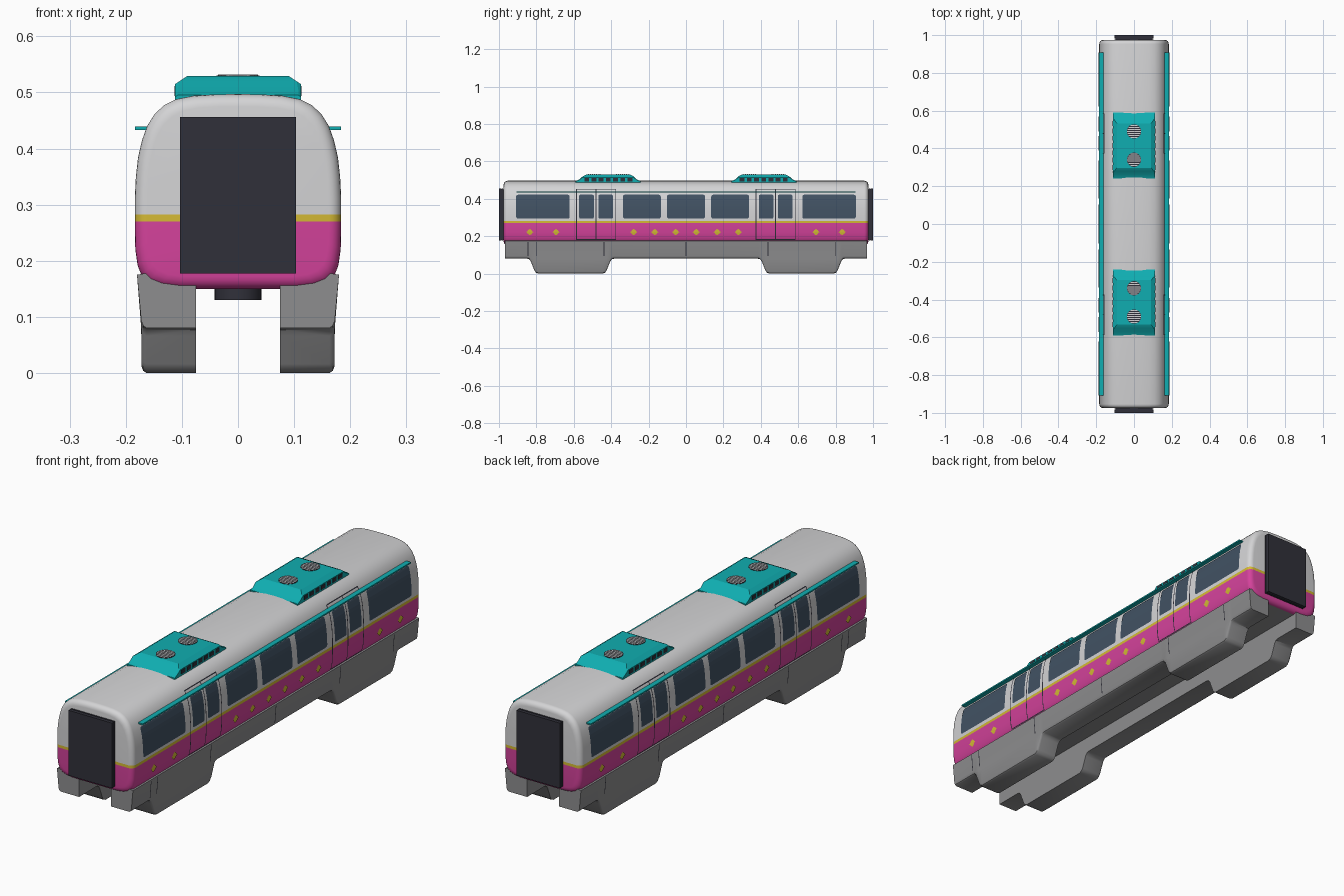
import bpy, bmesh, math
from mathutils import Vector

if "Cube" in bpy.data.objects:
    bpy.data.objects.remove(bpy.data.objects["Cube"])


def material(name, rgb):
    m = bpy.data.materials.new(name)
    m.diffuse_color = (*rgb, 1)
    m.use_nodes = True
    m.node_tree.nodes["Principled BSDF"].inputs["Base Color"].default_value = m.diffuse_color
    return m


GREY = material("light_grey", (0.66, 0.66, 0.67))
PINK = material("magenta", (0.66, 0.055, 0.33))
GOLD = material("gold", (0.66, 0.49, 0.035))
TEAL = material("teal", (0.005, 0.42, 0.44))
DARK = material("charcoal", (0.03, 0.03, 0.042))
STEEL = material("steel_grey", (0.27, 0.27, 0.275))
GLASS = material("window_glass", (0.053, 0.084, 0.125))


def finish(name, bm, mats, smooth=None):
    me = bpy.data.meshes.new(name)
    bm.to_mesh(me)
    bm.free()
    ob = bpy.data.objects.new(name, me)
    bpy.context.collection.objects.link(ob)
    for m in mats:
        me.materials.append(m)
    if smooth:
        bpy.ops.object.select_all(action='DESELECT')
        ob.select_set(True)
        bpy.context.view_layer.objects.active = ob
        bpy.ops.object.shade_smooth_by_angle(angle=math.radians(smooth))
    return ob


def loft(bm, rings):
    """Skin closed rings of equal length and cap both ends."""
    vs = [[bm.verts.new(p) for p in r] for r in rings]
    n = len(vs[0])
    for a, b in zip(vs, vs[1:]):
        for i in range(n):
            bm.faces.new((a[i], a[(i + 1) % n], b[(i + 1) % n], b[i]))
    bm.faces.new(vs[0])
    bm.faces.new(vs[-1])
    bmesh.ops.recalc_face_normals(bm, faces=bm.faces)


def box(bm, x0, x1, y0, y1, z0, z1):
    v = bmesh.ops.create_cube(bm, size=1)['verts']
    for p in v:
        p.co = Vector(((x0 + x1) / 2 + p.co.x * (x1 - x0),
                       (y0 + y1) / 2 + p.co.y * (y1 - y0),
                       (z0 + z1) / 2 + p.co.z * (z1 - z0)))


# Carriage cross-section, right half, from floor to roof
HALF = [(0.11, 0.150), (0.14, 0.154), (0.160, 0.162), (0.172, 0.174), (0.179, 0.192),
        (0.183, 0.22), (0.184, 0.26), (0.184, 0.31), (0.182, 0.35), (0.178, 0.385),
        (0.171, 0.415), (0.162, 0.44), (0.149, 0.461), (0.132, 0.477),
        (0.11, 0.488), (0.08, 0.494), (0.04, 0.4965)]
PROFILE = HALF + [(0, 0.497)] + [(-x, z) for x, z in reversed(HALF)]


def interp(pts, z):
    for (xa, za), (xb, zb) in zip(pts, pts[1:]):
        if za <= z <= zb:
            return xa + (xb - xa) * (z - za) / (zb - za)
    return pts[-1][0]


def body_x(z):
    return interp(HALF, z)


def skirt_x(z):
    return interp([(0.1725, 0.08), (0.18, 0.175)], z)


# Body shell with rounded ends
R = 0.022
steps = [(R * (1 - math.sin(a)), 0.975 - R * (1 - math.cos(a)))
         for a in (math.pi / 2 * k / 5 for k in range(6))]
stations = [(d, -y) for d, y in steps] + [(d, y) for d, y in reversed(steps)]
bm = bmesh.new()
# d is the inset of the ring, largest at the end faces
loft(bm, [[(x * (1 - d / 0.184), y, 0.3235 + (z - 0.3235) * (1 - d / 0.1735))
           for x, z in PROFILE] for d, y in stations])
for z in (0.27, 0.282):
    bmesh.ops.bisect_plane(bm, geom=bm.verts[:] + bm.edges[:] + bm.faces[:],
                           plane_co=(0, 0, z), plane_no=(0, 0, 1))
for f in bm.faces:
    z = f.calc_center_median().z
    f.material_index = 0 if z > 0.282 else 2 if z > 0.27 else 3 if f.normal.z < -0.995 else 1
finish("body", bm, [GREY, PINK, GOLD, STEEL], 35)


def side_plates(name, mat, patches, surf=body_x, off=0.003):
    """Thin patches following the side wall; each patch is rows of (z, y0, y1)."""
    bm = bmesh.new()
    for s in (-1, 1):
        for rows in patches:
            vs = [[bm.verts.new((s * (surf(z) + off), y, z)) for y in (y0, y1)]
                  for z, y0, y1 in rows]
            for a, b in zip(vs, vs[1:]):
                q = (a[0], a[1], b[1], b[0])
                bm.faces.new(q if s > 0 else q[::-1])
    return finish(name, bm, [mat])


def pane(y0, y1, z0=0.295, z1=0.422, r=0.009):
    """Rectangle with rounded corners."""
    arc = [(r * (1 - math.cos(a)), r * (1 - math.sin(a)))
           for a in (math.pi / 2 * k / 3 for k in range(4))]
    rows = [(z0 + h, y0 + i, y1 - i) for h, i in arc]
    rows += [(z0 + (z1 - z0) * k / 8, y0, y1) for k in range(1, 8)]
    return rows + [(z1 - h, y0 + i, y1 - i) for h, i in reversed(arc)]


def line(y, z0, z1, w=0.004, n=14):
    return [(z0 + (z1 - z0) * k / n, y - w / 2, y + w / 2) for k in range(n + 1)]


# Windows
spans = [(-0.908, -0.622), (-0.337, -0.135), (-0.102, 0.102), (0.135, 0.337), (0.622, 0.908)]
side_plates("windows", GLASS, [pane(a, b) for a, b in spans])

# Doors: glazing and dark seams
glazing, seams = [], []
for c in (-0.481, 0.479):
    glazing += [pane(c - 0.09, c - 0.012, r=0.006), pane(c + 0.012, c + 0.09, r=0.006)]
    seams += [line(c + d, 0.18, 0.452) for d in (-0.105, 0, 0.105)]
    seams += [[(z, c - 0.105, c + 0.105), (z + 0.004, c - 0.105, c + 0.105)] for z in (0.18, 0.449)]
side_plates("door_windows", GLASS, glazing)
side_plates("door_seams", DARK, seams, off=0.002)

# Small gold lozenges along the lower band
gems = []
for y in (0.055, 0.167, 0.28, 0.695, 0.835):
    for c in (-y, y):
        gems.append([(0.222 + h, c - w, c + w) for h, w in
                     ((-0.016, 0.002), (-0.009, 0.011), (-0.005, 0.012), (0, 0.020),
                      (0.005, 0.012), (0.009, 0.011), (0.016, 0.002))])
side_plates("lozenges", GOLD, gems)

# Rain gutters
bm = bmesh.new()
for s in (-1, 1):
    box(bm, *sorted((s * 0.158, s * 0.184)), -0.907, 0.907, 0.433, 0.439)
finish("rain_gutters", bm, [TEAL])

# Lower skirts, dropping deeper around the wheel areas
half = [(0.385, 0.08), (0.395, 0.077), (0.405, 0.066), (0.425, 0.016), (0.433, 0.005),
        (0.445, 0), (0.79, 0), (0.802, 0.005), (0.81, 0.016), (0.83, 0.066),
        (0.838, 0.077), (0.848, 0.08), (0.968, 0.08)]
path = [(-y, b) for y, b in reversed(half)] + half
bm = bmesh.new()
for s in (-1, 1):
    loft(bm, [[(s * x, y, z) for x, z in
               ((0.075, 0.158), (0.075, b), (0.163, b), (0.169, b + 0.004), (0.172, b + 0.012),
                (0.1725, max(0.08, b + 0.014)), (0.18, 0.175), (0.15, 0.18))] for y, b in path])
finish("skirts", bm, [STEEL], 35)
side_plates("skirt_seams", DARK, [line(y, 0.095, 0.17, 0.004, 1)
                                  for y in (-0.845, -0.8, -0.438, 0, 0.438, 0.8)], skirt_x, 0.001)

# Pivots under the floor
bm = bmesh.new()
for y in (-0.62, 0.62):
    v = bmesh.ops.create_cone(bm, cap_ends=True, segments=24, radius1=0.042,
                              radius2=0.042, depth=0.03)['verts']
    bmesh.ops.translate(bm, verts=v, vec=(0, y, 0.145))
finish("pivots", bm, [DARK], 35)

# End gangways: stacked bellows plates
bm = bmesh.new()
for s in (-1, 1):
    for a, b, d in ((0.965, 0.986, 0.004), (0.978, 0.983, 0), (0.986, 1.0, 0)):
        box(bm, -0.103 + d, 0.103 - d, *sorted((s * a, s * b)), 0.177 + d, 0.456 - d)
finish("gangways", bm, [DARK])

# Roof cooling units
bm = bmesh.new()
for s in (-1, 1):
    rings = []
    for y, top in ((0.242, 0.495), (0.262, 0.503), (0.28, 0.52), (0.297, 0.529),
                   (0.533, 0.529), (0.552, 0.52), (0.57, 0.505), (0.59, 0.495)):
        sh = min(0.515, top - 0.003)
        half = [(0.112, 0.478), (0.112, sh), (0.112 - (top - sh) * 1.5, top)]
        rings.append([(x, s * y, z) for x, z in half]
                     + [(-x, s * y, z) for x, z in reversed(half)])
    loft(bm, rings)
finish("cooling_units", bm, [TEAL], 25)

# Vents along the sides of the units
bm = bmesh.new()
for s in (-1, 1):
    for t in (-1, 1):
        for k in range(7):
            y = 0.30 + k * 0.0385
            box(bm, *sorted((t * 0.106, t * 0.1135)), *sorted((s * (y - 0.013), s * (y + 0.013))),
                0.494, 0.511)
finish("unit_vents", bm, [DARK])

# Round fans with pale slats
fans, slats = bmesh.new(), bmesh.new()
r = 0.038
for y in (-0.49, -0.34, 0.34, 0.49):
    v = bmesh.ops.create_cone(fans, cap_ends=True, segments=32, radius1=r,
                              radius2=r, depth=0.006)['verts']
    bmesh.ops.translate(fans, verts=v, vec=(0, y, 0.5275))
    for k in range(-3, 4):
        w = math.sqrt(r * r - (k * 0.0104) ** 2) - 0.002
        box(slats, -w, w, y + k * 0.0104 - 0.0026, y + k * 0.0104 + 0.0026, 0.529, 0.5315)
finish("fans", fans, [DARK], 35)
finish("fan_slats", slats, [GREY])
